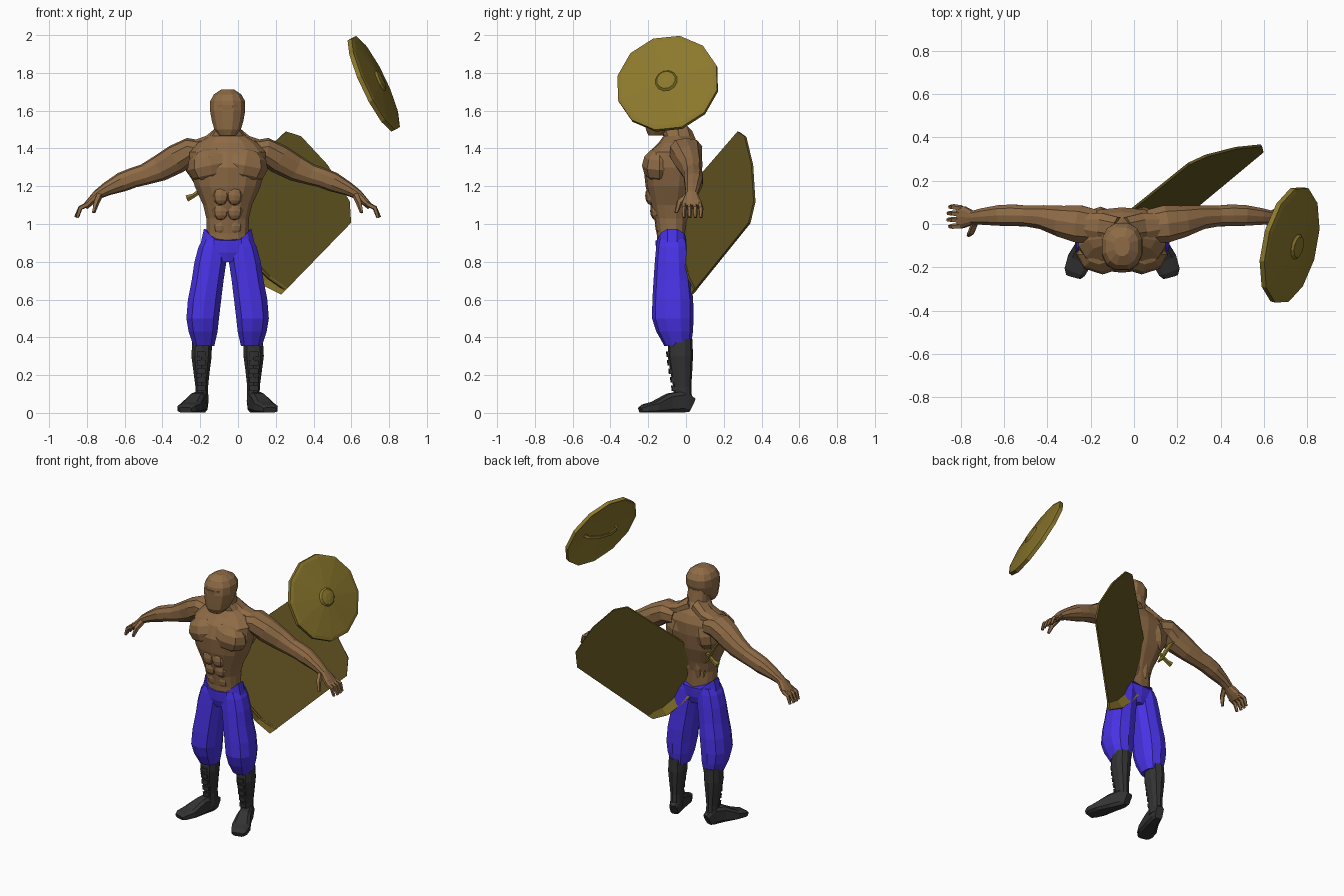
import bpy, bmesh, math
from mathutils import Vector, Matrix

X0 = -0.055          # the figure stands a little left of centre


def material(name, rgb):
    m = bpy.data.materials.new(name)
    m.diffuse_color = (*rgb, 1)
    return m


SKIN = material("brown skin", (0.27, 0.146, 0.06))
BLUE = material("blue cloth", (0.065, 0.032, 0.78))
BLACK = material("black leather", (0.033, 0.033, 0.033))
BRASS = material("old brass", (0.26, 0.187, 0.026))
DARK = material("dark brass", (0.125, 0.092, 0.015))


def finish(name, bm, mat, offset=X0):
    bmesh.ops.recalc_face_normals(bm, faces=bm.faces)
    bmesh.ops.translate(bm, verts=bm.verts, vec=(offset, 0, 0))
    me = bpy.data.meshes.new(name)
    bm.to_mesh(me)
    bm.free()
    me.materials.append(mat)
    ob = bpy.data.objects.new(name, me)
    bpy.context.collection.objects.link(ob)
    return ob


def ellipse(c, u, v, n=10, e=0.85, turn=0.5):
    """Squared-off ellipse around c with half axes u and v."""
    pts = []
    for i in range(n):
        a = 2 * math.pi * (i + turn) / n
        x, y = math.cos(a), math.sin(a)
        pts.append(c + u * math.copysign(abs(x) ** e, x) + v * math.copysign(abs(y) ** e, y))
    return pts


def flat_rings(rows, n=10, e=0.85):
    """Rows of z, centre x, centre y, half width, half depth."""
    return [ellipse(Vector((cx, cy, z)), Vector((rx, 0, 0)), Vector((0, ry, 0)), n, e)
            for z, cx, cy, rx, ry in rows]


def path_rings(rows, n=8, e=0.85):
    """Rows of x, y, z, half width, half height, square to the path."""
    p = [Vector(r[:3]) for r in rows]
    out = []
    for i, r in enumerate(rows):
        t = (p[min(i + 1, len(p) - 1)] - p[max(i - 1, 0)]).normalized()
        side = t.cross(Vector((0, 0, 1))).normalized()
        out.append(ellipse(p[i], side * r[3], side.cross(t) * r[4], n, e))
    return out


def loft(name, mat, lofts, mirror=False, offset=X0):
    bm = bmesh.new()
    for s in ((1, -1) if mirror else (1,)):
        for rings in lofts:
            vs = [[bm.verts.new((p.x * s, p.y, p.z)) for p in r] for r in rings]
            n = len(vs[0])
            for a, b in zip(vs, vs[1:]):
                for i in range(n):
                    bm.faces.new((a[i], a[(i + 1) % n], b[(i + 1) % n], b[i]))
            bm.faces.new(vs[0])
            bm.faces.new(vs[-1])
    return finish(name, bm, mat, offset)


def blobs(name, mat, items):
    """Mirrored low-poly muscles: centre, radii, tilt about y."""
    bm = bmesh.new()
    for s in (1, -1):
        for (x, y, z), r, tilt in items:
            m = Matrix.Translation((x * s, y, z)) @ Matrix.Rotation(tilt * s, 4, 'Y') @ Matrix.Diagonal((*r, 1))
            bmesh.ops.create_uvsphere(bm, u_segments=8, v_segments=6, radius=1, matrix=m)
    return finish(name, bm, mat)


# torso and neck
loft("torso", SKIN, [flat_rings([
    (0.86, 0, -0.075, 0.11, 0.078), (0.95, 0, -0.075, 0.113, 0.08), (1.03, 0, -0.08, 0.115, 0.088),
    (1.10, 0, -0.082, 0.132, 0.107), (1.20, 0, -0.078, 0.178, 0.136), (1.30, 0, -0.075, 0.205, 0.15),
    (1.38, 0, -0.06, 0.205, 0.137), (1.43, 0, -0.045, 0.16, 0.1), (1.465, 0, -0.045, 0.1, 0.075),
    (1.50, 0, -0.06, 0.072, 0.07), (1.58, 0, -0.07, 0.066, 0.066)], 14, 0.8)])
blobs("chest_and_back_muscles", SKIN, [
    ((0.09, -0.14, 1.31), (0.125, 0.093, 0.095), 0.2),
    ((0.10, 0.0, 1.31), (0.1, 0.08, 0.11), -0.2),
    ((0.035, -0.01, 1.12), (0.04, 0.03, 0.15), 0)])
blobs("stomach_muscles", SKIN, [((0.036, -0.137 - 0.33 * (z - 1.0), z), (0.046, 0.03, 0.05), 0)
                                for z in (0.99, 1.07, 1.15)])
loft("neck_to_shoulder_muscles", SKIN, [path_rings([
    (0.02, -0.025, 1.47, 0.06, 0.06), (0.1, -0.01, 1.435, 0.065, 0.035),
    (0.19, 0.0, 1.41, 0.05, 0.03)])], True)

# head with squared jaw
loft("head", SKIN, [flat_rings([
    (1.468, 0, -0.16, 0.045, 0.04), (1.50, 0, -0.14, 0.072, 0.075), (1.545, 0, -0.118, 0.086, 0.1),
    (1.60, 0, -0.108, 0.096, 0.112), (1.65, 0, -0.103, 0.095, 0.11), (1.685, 0, -0.103, 0.076, 0.09),
    (1.712, 0, -0.103, 0.035, 0.045)], 12)])
loft("brow", SKIN, [flat_rings([(1.60, 0, -0.19, 0.05, 0.028), (1.63, 0, -0.188, 0.056, 0.032)], 8)])

# arms, fingers and thumbs
loft("arms", SKIN, [path_rings([
    (0.13, -0.01, 1.375, 0.08, 0.065), (0.20, 0.0, 1.385, 0.09, 0.072), (0.27, 0.01, 1.345, 0.076, 0.078),
    (0.36, 0.03, 1.295, 0.058, 0.07), (0.44, 0.037, 1.262, 0.05, 0.056), (0.50, 0.04, 1.245, 0.052, 0.053),
    (0.56, 0.04, 1.222, 0.05, 0.052), (0.64, 0.035, 1.185, 0.04, 0.036), (0.69, 0.03, 1.155, 0.032, 0.026),
    (0.73, 0.032, 1.115, 0.052, 0.02), (0.755, 0.032, 1.09, 0.05, 0.016)], 10)], True)
loft("fingers", SKIN, [path_rings([
    (0.74, y, 1.105, 0.014, 0.014), (0.78, y * 1.1, 1.085, 0.013, 0.013),
    (0.808 - abs(y - 0.03) * 0.3, y * 1.1, 1.035, 0.009, 0.009)], 5)
    for y in (0.072, 0.045, 0.018, -0.01)], True)
loft("thumbs", SKIN, [path_rings([
    (0.68, 0.005, 1.15, 0.018, 0.018), (0.695, -0.035, 1.115, 0.016, 0.016),
    (0.71, -0.052, 1.06, 0.009, 0.009)], 5)], True)

# trousers: hips with a dipped waistline, then two baggy legs
hips = loft("trouser_hips", BLUE, [flat_rings([
    (0.80, 0, -0.073, 0.06, 0.07), (0.85, 0, -0.073, 0.13, 0.085), (0.90, 0, -0.073, 0.145, 0.088),
    (0.96, 0, -0.073, 0.128, 0.088)], 14)])
for v in hips.data.vertices:
    if v.co.z > 0.93:
        v.co.z = 0.912 + 0.065 * max(0, abs(v.co.x - X0) - 0.06) / 0.068
loft("trouser_legs", BLUE, [flat_rings([
    (0.92, 0.075, -0.072, 0.058, 0.078), (0.88, 0.08, -0.072, 0.077, 0.086), (0.80, 0.091, -0.072, 0.088, 0.093),
    (0.70, 0.106, -0.072, 0.088, 0.1), (0.60, 0.122, -0.07, 0.092, 0.108), (0.50, 0.132, -0.07, 0.09, 0.11),
    (0.43, 0.13, -0.06, 0.08, 0.097), (0.355, 0.126, -0.045, 0.058, 0.07)])], True)

# boots: shafts, outward-turned feet, laces
loft("boot_shafts", BLACK, [flat_rings([
    (0.39, 0.135, -0.03, 0.054, 0.064), (0.30, 0.138, -0.03, 0.056, 0.067), (0.22, 0.138, -0.025, 0.045, 0.058),
    (0.14, 0.137, -0.02, 0.035, 0.048), (0.05, 0.135, -0.015, 0.035, 0.048)])], True)
loft("boot_feet", BLACK, [path_rings([
    (x, y, h / 2, w, h / 2) for x, y, w, h in (
        (0.128, 0.03, 0.026, 0.08), (0.138, -0.01, 0.036, 0.12), (0.163, -0.085, 0.044, 0.105),
        (0.195, -0.165, 0.06, 0.06), (0.218, -0.22, 0.052, 0.045), (0.224, -0.242, 0.036, 0.03))], 8, 0.5)], True)
loft("boot_laces", BLACK, [flat_rings([
    (z - 0.014, 0.14, y, 0.026, 0.012), (z + 0.014, 0.14, y - 0.003, 0.026, 0.012)], 6)
    for z, y in ((0.13, -0.064), (0.175, -0.07), (0.22, -0.079), (0.265, -0.086), (0.31, -0.091))], True)

# round shield floating at upper right: twelve sides, shallow cone, boss
N = Vector((0.885, -0.2, 0.42)).normalized()
U = Vector((0, 1, 0)) - N * N.y
U.normalize()
V = N.cross(U)
C = Vector((0.724, -0.098, 1.745))


def disc(r, h):
    return ellipse(C + N * h, U * r, V * r, 12, 1, 76 / 30)


loft("round_shield", BRASS, [[disc(r, h) for r, h in (
    (0.09, 0.008), (0.255, -0.01), (0.277, -0.018), (0.277, 0.006), (0.255, 0.012), (0.06, 0.032),
    (0.05, 0.043), (0.02, 0.048))]], offset=0)
loft("round_shield_grip", BRASS, [path_rings([
    (*(C + U * a - N * h), 0.008, 0.012) for a, h in (
        (-0.14, 0.0), (-0.12, 0.025), (-0.05, 0.045), (0.05, 0.045), (0.12, 0.025), (0.14, 0.0))], 4)], offset=0)

# tall shield slung across the back, round end up to the right
D = Vector((0.625, 0.506, 0.594)).normalized()
P = Vector((-0.6, -0.115, 0.795)).normalized()
B = P.cross(D).normalized()
if B.y < 0:
    B = -B
K = Vector((0.596, 0.336, 1.005))


def on_plate(a, b, h=0.0):
    return K + D * a + P * b + B * h


lower_edge = [(-0.605, 0.6), (-0.65, 0.5), (-0.67, 0.3), (-0.645, 0.09), (-0.605, -0.02)]
outline = [(0, 0), (0.073, 0.088), (0.1, 0.314), (0.076, 0.52), (0.02, 0.595)]
outline += [(a + 0.03, b) for a, b in lower_edge]
loft("tall_shield", DARK, [[[on_plate(a, b, h) for a, b in outline] for h in (-0.006, 0.006)]], offset=0)

# turned-back brighter lip along its lower end
loft("tall_shield_lip", BRASS, [[[
    on_plate(a + 0.045, b, -0.008), on_plate(a + 0.045, b, 0.008),
    on_plate(a, b, h), on_plate(a - 0.008, b, h - 0.012)]
    for (a, b), h in zip(lower_edge, (0.03, 0.05, 0.055, 0.045, 0.006))]], offset=0)

# strap and buckle showing past the ribs on the other side
loft("shield_strap", BRASS, [path_rings([
    (-0.30, 0.03, 1.33, 0.03, 0.006), (-0.24, 0.04, 1.24, 0.03, 0.006), (-0.18, 0.04, 1.13, 0.03, 0.006)], 4)], offset=0)
loft("strap_buckle", BRASS, [path_rings([
    (-0.18, 0.03, 1.19, 0.012, 0.012), (-0.235, 0.035, 1.15, 0.012, 0.012),
    (-0.27, 0.04, 1.135, 0.018, 0.018)], 5)], offset=0)
